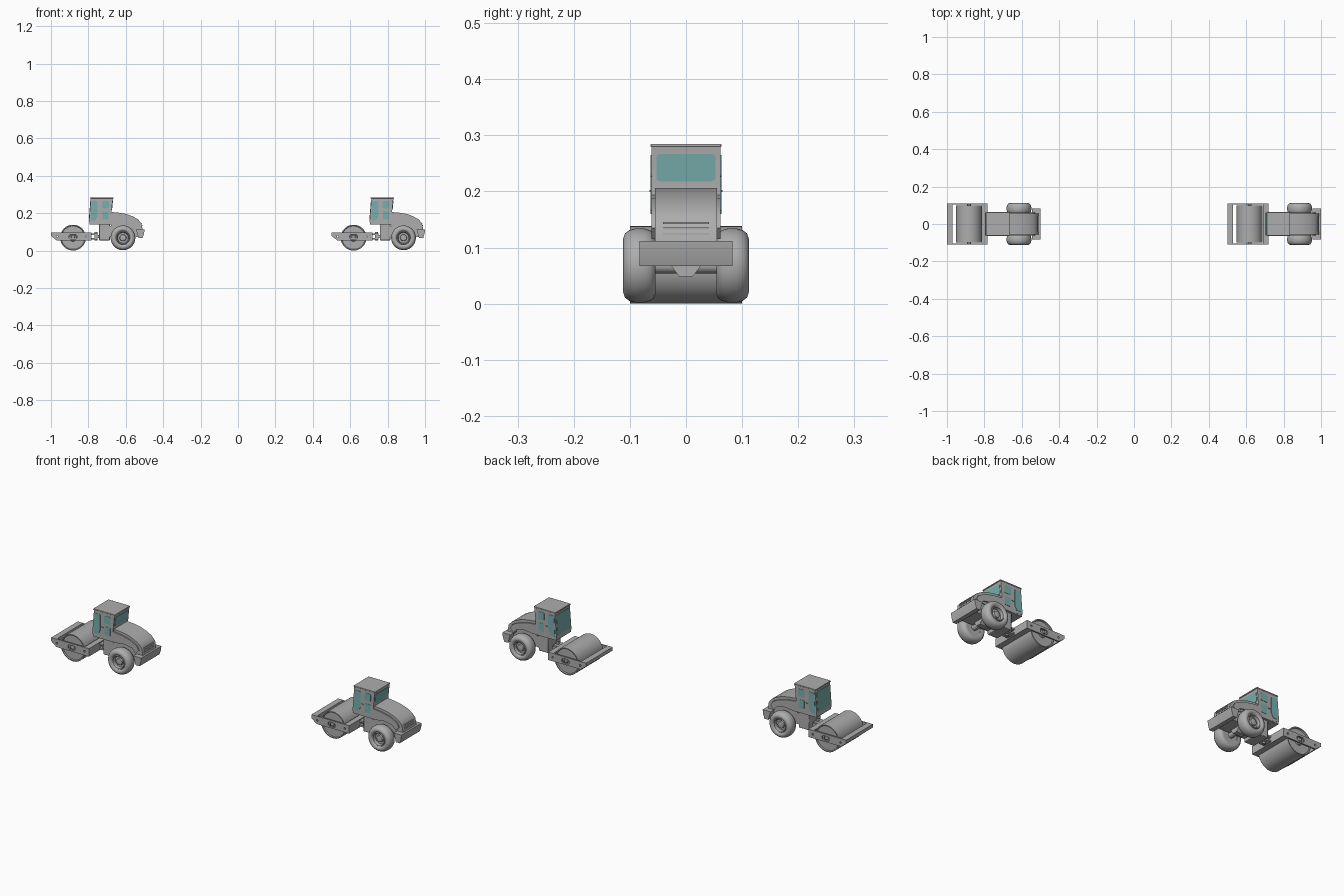
import bpy, bmesh, math
from mathutils import Vector

cube = bpy.data.objects.get("Cube")
if cube:
    bpy.data.objects.remove(cube, do_unlink=True)

START = -1.0    # x of the first machine's drum end
SPACING = 1.5   # distance between the two machines
parts = []


def material(name, rgb):
    m = bpy.data.materials.new(name)
    m.use_nodes = True
    m.diffuse_color = (*rgb, 1)
    m.node_tree.nodes["Principled BSDF"].inputs["Base Color"].default_value = (*rgb, 1)
    return m


GREY = material("body grey", (0.42, 0.42, 0.42))
GLASS = material("window teal", (0.19, 0.43, 0.43))


def finish(name, bm, mat, bevel=0):
    bmesh.ops.recalc_face_normals(bm, faces=bm.faces)
    me = bpy.data.meshes.new(name)
    bm.to_mesh(me)
    bm.free()
    me.materials.append(mat)
    ob = bpy.data.objects.new(name, me)
    bpy.context.collection.objects.link(ob)
    ob.location.x = START
    if bevel:
        mod = ob.modifiers.new("Bevel", "BEVEL")
        mod.width, mod.segments = bevel, 2
    parts.append(ob)
    return ob


def prism(name, loops, place, depth, mat=GREY, bevel=0):
    """Extrude an outline (first loop) with holes (other loops)."""
    bm = bmesh.new()
    for loop in loops:
        vs = [bm.verts.new(place(a, b)) for a, b in loop]
        for i, v in enumerate(vs):
            bm.edges.new((vs[i - 1], v))
    if len(loops) == 1:
        bm.faces.new(bm.verts[:])
    else:
        bmesh.ops.triangle_fill(bm, edges=bm.edges[:], use_beauty=True,
                                normal=Vector(depth).normalized())
    new = bmesh.ops.extrude_face_region(bm, geom=bm.faces[:], use_keep_orig=True)["geom"]
    bmesh.ops.translate(bm, vec=depth, verts=[g for g in new if isinstance(g, bmesh.types.BMVert)])
    return finish(name, bm, mat, bevel)


def side_prism(name, pts, y0, y1, mat=GREY, bevel=0, holes=()):
    return prism(name, [pts, *holes], lambda x, z: (x, y0, z), (0, y1 - y0, 0), mat, bevel)


def box(name, x0, x1, y0, y1, z0, z1, bevel=0):
    return side_prism(name, [(x0, z0), (x1, z0), (x1, z1), (x0, z1)], y0, y1, GREY, bevel)


def rounded(a0, a1, b0, b1, r, n=4):
    pts = []
    corners = [(a1 - r, b1 - r), (a0 + r, b1 - r), (a0 + r, b0 + r), (a1 - r, b0 + r)]
    for q, (a, b) in enumerate(corners):
        for i in range(n + 1):
            t = math.pi / 2 * (q + i / n)
            pts.append((a + r * math.cos(t), b + r * math.sin(t)))
    return pts


def circle(a, b, r):
    return rounded(a - r, a + r, b - r, b + r, r * 0.999)


def lathe(name, pts, x, z, side=1, segs=48):
    """Spin a (radius, y) profile about an axle along y."""
    bm = bmesh.new()
    vs = [bm.verts.new((x + r, y * side, z)) for r, y in pts]
    es = [bm.edges.new(p) for p in zip(vs, vs[1:])]
    bmesh.ops.spin(bm, geom=vs + es, cent=(x, 0, z), axis=(0, 1, 0),
                   angle=math.tau, steps=segs)
    bmesh.ops.remove_doubles(bm, verts=bm.verts, dist=1e-5)
    return finish(name, bm, GREY)


# Drum with recessed ends
half = [(0.069, 0.1), (0.064, 0.1), (0.062, 0.094), (0.02, 0.094), (0.018, 0.1), (0, 0.1)]
lathe("drum", [(r, -y) for r, y in reversed(half)] + half, 0.118, 0.069, segs=64)

# Drum frame
frame = [(0, 0.096), (0.218, 0.096), (0.218, 0.055), (0.03, 0.055), (0, 0.078)]
slot = rounded(0.096, 0.14, 0.062, 0.086, 0.0115)
for s, label in ((1, "left"), (-1, "right")):
    side_prism(f"drum_frame_plate_{label}", frame, s * 0.103, s * 0.11,
               holes=[slot, circle(0.033, 0.075, 0.005), circle(0.192, 0.075, 0.005)])
    box(f"drum_axle_block_{label}", 0.108, 0.128, s * 0.098, s * 0.108, 0.066, 0.082, 0.003)
side_prism("drum_frame_front_bar", [(0, 0.096), (0.03, 0.096), (0.03, 0.055), (0, 0.078)], -0.104, 0.104)
box("drum_frame_rear_bar", 0.189, 0.218, -0.104, 0.104, 0.055, 0.096)

# Articulated hitch
for z in (0.06, 0.083):
    box("hitch_fork", 0.216, 0.25, -0.024, 0.024, z, z + 0.008)
box("hitch_tongue", 0.232, 0.275, -0.018, 0.018, 0.068, 0.083)
bm = bmesh.new()
bmesh.ops.create_cone(bm, cap_ends=True, segments=20, radius1=0.008, radius2=0.008, depth=0.045)
bmesh.ops.translate(bm, verts=bm.verts, vec=(0.24, 0, 0.076))
finish("hitch_pin", bm, GREY)

# Chassis
box("chassis_front", 0.258, 0.315, -0.05, 0.05, 0.055, 0.145, 0.003)
box("chassis_rear", 0.31, 0.47, -0.05, 0.05, 0.072, 0.13)
prism("differential", [[(-0.03, 0.072), (0.03, 0.072), (0.012, 0.048), (-0.012, 0.048)]],
      lambda y, z: (0.36, y, z), (0.05, 0, 0))
lathe("rear_axle", [(0, -0.08), (0.014, -0.08), (0.014, 0.08), (0, 0.08)], 0.385, 0.068, segs=20)

# Cab
cab = [(0.213, 0.28), (0.203, 0.152), (0.25, 0.14), (0.33, 0.14), (0.323, 0.2), (0.331, 0.28)]
side_prism("cab", cab, -0.0615, 0.0615)
box("cab_roof", 0.209, 0.334, -0.063, 0.063, 0.279, 0.285, 0.0015)
box("cab_floor", 0.205, 0.33, -0.06, 0.06, 0.14, 0.152)

# Cab windows, with a door line on each side
front_pane = [(0.217, 0.265), (0.248, 0.265), (0.25, 0.26), (0.25, 0.183),
              (0.238, 0.16), (0.213, 0.16), (0.212, 0.165)]
for s in (1, -1):
    y0, y1 = s * 0.061, s * 0.063
    side_prism("cab_door_window", front_pane, y0, y1, GLASS)
    side_prism("cab_upper_side_window", rounded(0.273, 0.309, 0.226, 0.265, 0.005), y0, y1, GLASS)
    side_prism("cab_lower_side_window", rounded(0.275, 0.307, 0.165, 0.21, 0.005), y0, y1, GLASS)
    box("door_handle", 0.256, 0.267, y0, s * 0.065, 0.199, 0.203)
prism("cab_front_window", [rounded(-0.052, 0.052, 0.165, 0.267, 0.008)],
      lambda y, z: (0.2015 + (z - 0.152) * 0.078, y, z), (0.003, 0, 0), GLASS)
prism("cab_rear_window", [rounded(-0.053, 0.053, 0.218, 0.267, 0.008)],
      lambda y, z: (0.322 + (z - 0.2) * 0.1, y, z), (0.003, 0, 0), GLASS)

# Engine hood with raised side panels
hood = [(0.32, 0.206), (0.365, 0.202), (0.4, 0.196), (0.435, 0.184), (0.465, 0.167),
        (0.484, 0.146), (0.49, 0.11), (0.45, 0.11), (0.435, 0.128), (0.32, 0.13)]
side_prism("hood", hood, -0.055, 0.055)
panel = [(0.32, 0.194), (0.37, 0.188), (0.42, 0.176), (0.458, 0.157), (0.47, 0.135),
         (0.452, 0.115), (0.432, 0.137), (0.385, 0.146), (0.34, 0.14), (0.32, 0.14)]
for s, label in ((1, "left"), (-1, "right")):
    side_prism(f"hood_side_panel_{label}", panel, s * 0.053, s * 0.0615)

# Rear grille slats
for z in (0.124, 0.134, 0.144):
    box("grille_slat", 0.475, 0.491 - (z - 0.11) * 0.1, -0.041, 0.041, z - 0.002, z + 0.002)

# Rear bumper
bumper = [(0.455, 0.112), (0.5, 0.112), (0.498, 0.092), (0.49, 0.067), (0.468, 0.067)]
side_prism("rear_bumper", bumper, -0.083, 0.083)

# Rear wheels: tyre, then dished rim
tyre = [(0.036, 0.056), (0.05, 0.054), (0.058, 0.057), (0.063, 0.064), (0.066, 0.075),
        (0.066, 0.09), (0.063, 0.101), (0.057, 0.109), (0.048, 0.112), (0.041, 0.11), (0.036, 0.105)]
rim = [(0.037, 0.105), (0.034, 0.109), (0.031, 0.107), (0.028, 0.092), (0.018, 0.092),
       (0.016, 0.101), (0.01, 0.103), (0, 0.103)]
for s, label in ((1, "left"), (-1, "right")):
    lathe(f"rear_tyre_{label}", tyre, 0.385, 0.068, s)
    lathe(f"rear_rim_{label}", rim, 0.385, 0.068, s)
    lathe(f"rear_wheel_back_{label}", [(0, 0.06), (0.037, 0.06)], 0.385, 0.068, s)

# Smooth the round parts and place the second machine
bpy.ops.object.select_all(action="DESELECT")
for ob in parts:
    ob.select_set(True)
bpy.context.view_layer.objects.active = parts[0]
bpy.ops.object.shade_smooth_by_angle(angle=math.radians(35))
for ob in parts:
    twin = ob.copy()
    twin.name = "second_" + ob.name
    twin.location.x += SPACING
    bpy.context.collection.objects.link(twin)
